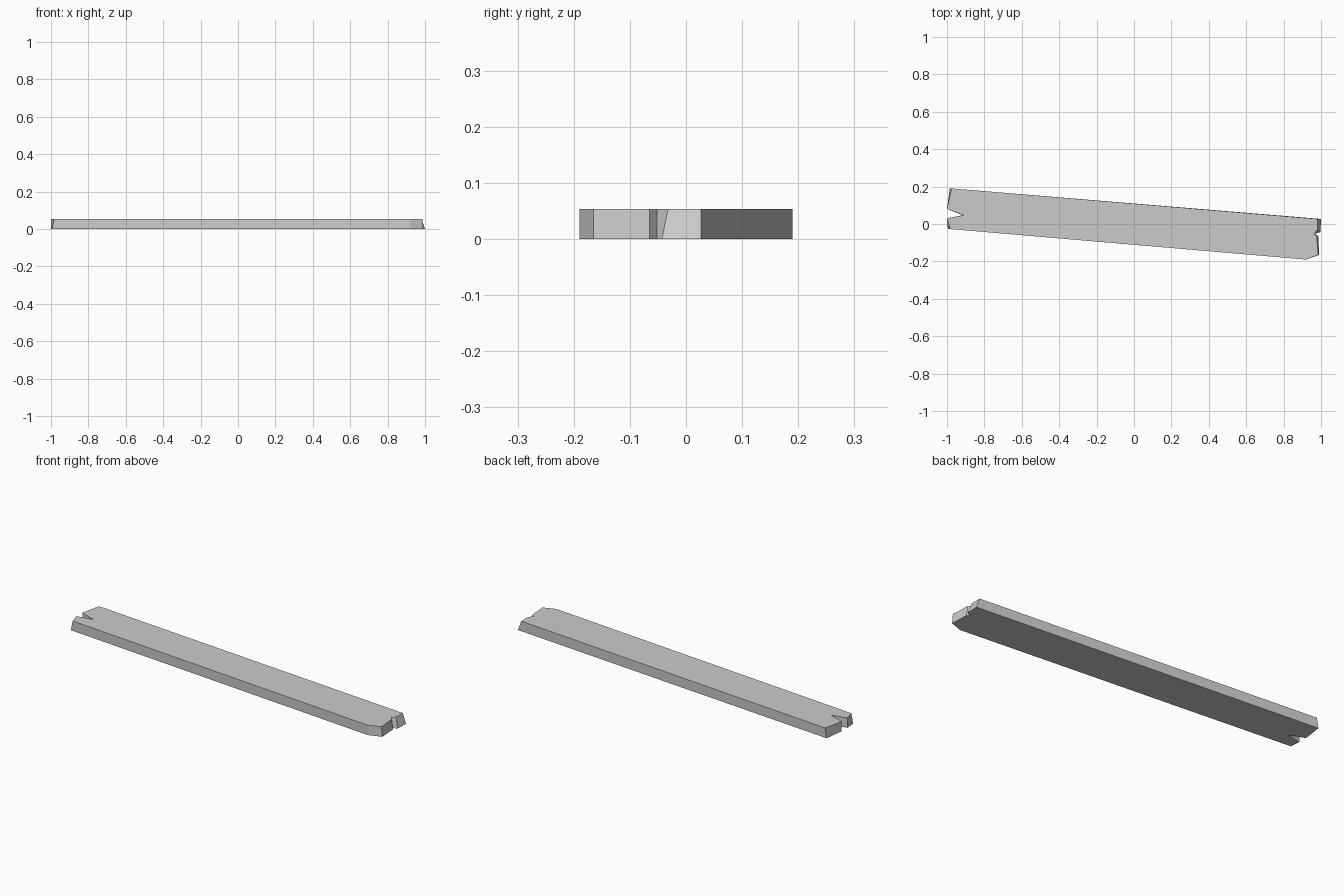
import bpy
import bmesh

cube = bpy.data.objects.get("Cube")
if cube:
    bpy.data.objects.remove(cube, do_unlink=True)

THICKNESS = 0.054

# Plank outline, counter-clockwise: x at the top, x at the bottom, y at the top, y at the bottom
right_end = [
    (0.92, 0.92, -0.19, -0.19),       # clipped front corner
    (0.985, 0.99, -0.165, -0.165),
    (0.977, 0.985, -0.065, -0.065),   # small split
    (0.962, 0.966, -0.052, -0.052),
    (0.98, 0.997, -0.032, -0.043),
    (0.98, 1.0, 0.027, 0.027),
]
left_end = [
    (-0.975, -0.985, 0.19, 0.19),
    (-1.0, -1.0, 0.08, 0.08),         # long splintered split
    (-0.91, -0.915, 0.047, 0.047),
    (-1.0, -1.0, 0.03, 0.03),
    (-0.983, -0.995, -0.027, -0.026),
]
outline = right_end + left_end

# Wooden plank with jagged, slightly slanted ends
bm = bmesh.new()
top = [bm.verts.new((xt, yt, THICKNESS)) for xt, xb, yt, yb in outline]
bottom = [bm.verts.new((xb, yb, 0)) for xt, xb, yt, yb in outline]
bm.faces.new(top)
bm.faces.new(bottom[::-1])
for i in range(len(outline)):
    j = (i + 1) % len(outline)
    bm.faces.new((bottom[i], bottom[j], top[j], top[i]))
bmesh.ops.recalc_face_normals(bm, faces=bm.faces[:])

mesh = bpy.data.meshes.new("plank")
bm.to_mesh(mesh)
bm.free()
plank = bpy.data.objects.new("plank", mesh)
bpy.context.collection.objects.link(plank)

# Plain grey finish
grey = bpy.data.materials.new("plain grey")
grey.use_nodes = True
colour = (0.6, 0.6, 0.6, 1)
grey.diffuse_color = colour
grey.node_tree.nodes["Principled BSDF"].inputs["Base Color"].default_value = colour
mesh.materials.append(grey)
